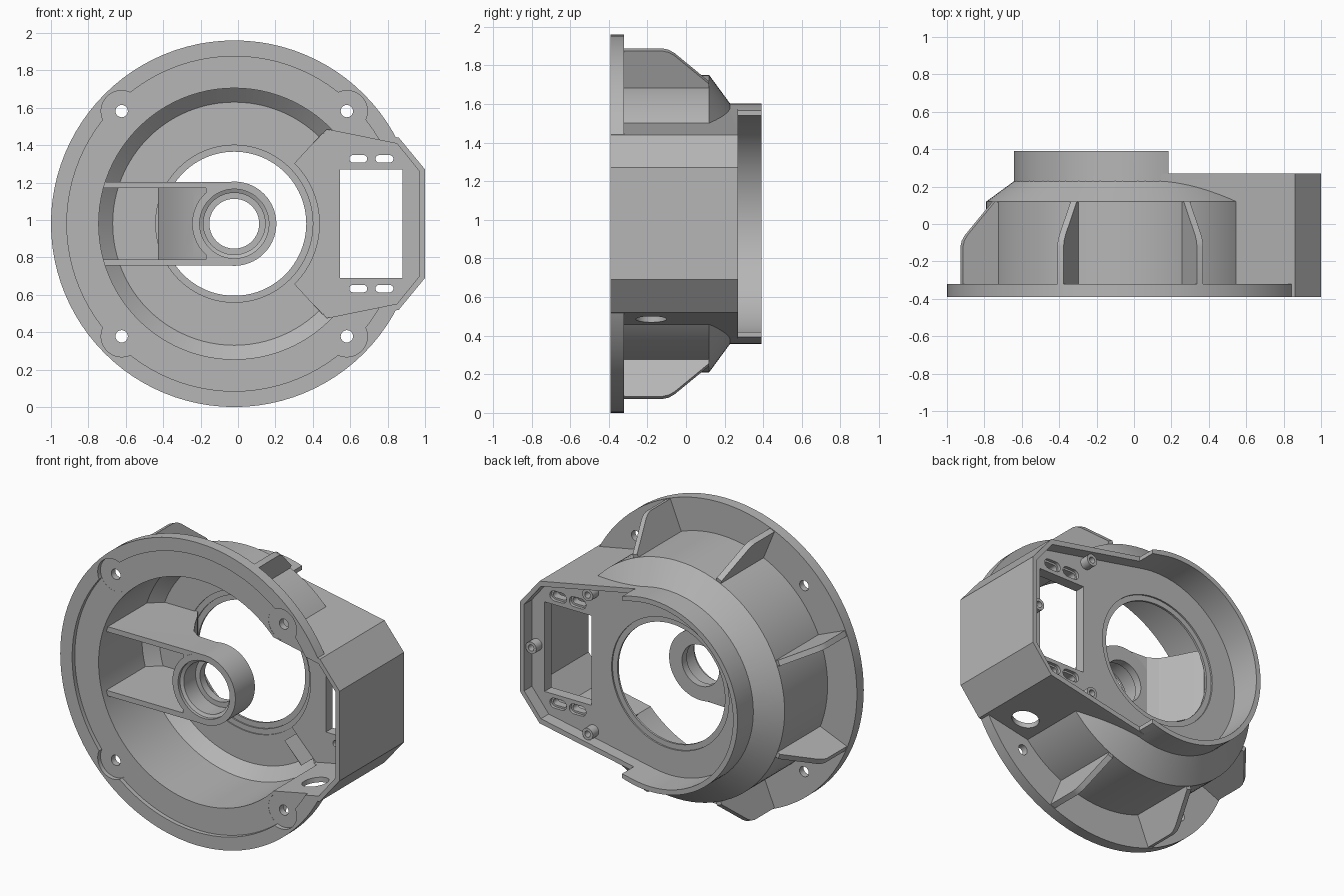
import bpy, bmesh
from math import cos, sin, pi, radians, acos
from mathutils import Vector

cube = bpy.data.objects.get("Cube")
if cube:
    bpy.data.objects.remove(cube, do_unlink=True)

CX, CZ = -0.02, 0.98          # main axis, running along y
SEG = 96

grey = bpy.data.materials.new("cast_grey")
grey.use_nodes = True
GREY = (0.47, 0.47, 0.47, 1)
grey.diffuse_color = GREY
grey.node_tree.nodes["Principled BSDF"].inputs["Base Color"].default_value = GREY


def loft(name, loops):
    """Closed solid through equal-length point loops."""
    bm = bmesh.new()
    rings = [[bm.verts.new(p) for p in loop] for loop in loops]
    n = len(rings[0])
    for a, b in zip(rings, rings[1:]):
        for i in range(n):
            j = (i + 1) % n
            bm.faces.new((a[i], a[j], b[j], b[i]))
    bm.faces.new(rings[0])
    bm.faces.new(rings[-1])
    bmesh.ops.recalc_face_normals(bm, faces=bm.faces[:])
    mesh = bpy.data.meshes.new(name)
    bm.to_mesh(mesh)
    bm.free()
    mesh.materials.append(grey)
    obj = bpy.data.objects.new(name, mesh)
    bpy.context.collection.objects.link(obj)
    return obj


def arc(r, a0=0.0, a1=2 * pi, n=SEG, x=CX, z=CZ, closed=True):
    steps = n if closed else n - 1
    return [(x + r * cos(a0 + (a1 - a0) * i / steps),
             z + r * sin(a0 + (a1 - a0) * i / steps)) for i in range(n)]


def prism(name, pts, y0, y1):
    return loft(name, [[(x, y, z) for x, z in pts] for y in (y0, y1)])


def lathe(name, profile, x=CX, z=CZ, n=SEG):
    return loft(name, [[(px, y, pz) for px, pz in arc(r, n=n, x=x, z=z)] for r, y in profile])


def slab(name, pts, z0, z1):
    return loft(name, [[(x, y, z) for x, y in pts] for z in (z0, z1)])


def boolean(target, other, op="DIFFERENCE"):
    mod = target.modifiers.new("cut", "BOOLEAN")
    mod.operation, mod.solver, mod.object = op, "EXACT", other
    bpy.context.view_layer.objects.active = target
    bpy.ops.object.modifier_apply(modifier=mod.name)
    bpy.data.objects.remove(other, do_unlink=True)


def mirrored(upper):
    """Outline from its upper half, reflected in the z = CZ plane."""
    return upper + [(x, 2 * CZ - z) for x, z in reversed(upper)]


def hull(r, corners):
    """Round end on the main axis with straight tangents to the box corners."""
    t = radians(79)
    return arc(r, t, 2 * pi - t, 72, closed=False) + mirrored(corners)[::-1]


# Housing: flange and bell, side box, rear collar
housing = lathe("housing", [(0.98, -0.39), (0.98, -0.32), (0.77, -0.32),
                            (0.77, 0.12), (0.62, 0.23)])
outer = [(0.86, 1.44), (1.0, 1.27)]
inner = [(0.85, 1.408), (0.97, 1.26)]
boolean(housing, prism("side_box", hull(0.62, outer), -0.39, 0.27), "UNION")
a = acos(0.205 / 0.622)
boolean(housing, prism("collar", arc(0.622, a, 2 * pi - a, 80, closed=False), 0.1, 0.39), "UNION")

# Bell cavity, raised sector beside the box, box cavity, rear tray
boolean(housing, lathe("bell_cavity", [(0.725, -0.5), (0.725, 0.08), (0.65, 0.15)]))
boolean(housing, prism("sector", mirrored([(0.28, 1.28), (0.45, 1.465), (0.7, 1.42)]), 0.0, 0.17), "UNION")
boolean(housing, prism("box_cavity", mirrored([(0.2, 1.28), (0.28, 1.283), (0.475, 1.484)] + inner), -0.5, 0.12))
boolean(housing, prism("tray", hull(0.59, inner), 0.19, 0.6))

# Stepped centre opening and window
boolean(housing, lathe("opening", [(0.455, -0.1), (0.455, 0.157), (0.42, 0.157), (0.42, 0.166),
                                   (0.385, 0.166), (0.385, 0.18), (0.42, 0.18), (0.42, 0.3)]))
boolean(housing, prism("window", mirrored([(0.545, 1.27), (0.88, 1.27)]), 0.0, 0.4))

# Slots above and below the window, widened at the rear
for side in (1, -1):
    for x in (0.643, 0.783):
        z = CZ + side * 0.347
        for r, y0 in ((0.02, 0.0), (0.032, 0.17)):
            pts = (arc(r, -pi / 2, pi / 2, 9, x + 0.028, z, False)
                   + arc(r, pi / 2, 3 * pi / 2, 9, x - 0.028, z, False))
            boolean(housing, prism("slot", pts, y0, 0.4))

# Flange recess with ears, and bolt holes
boolean(housing, lathe("recess", [(0.895, -0.5), (0.895, -0.362)]))
for sx in (1, -1):
    for sz in (1, -1):
        x, z = CX + sx * 0.602, CZ + sz * 0.602
        boolean(housing, lathe("ear", [(0.11, -0.5), (0.11, -0.361)], x, z, 40))
        boolean(housing, lathe("bolt_hole", [(0.033, -0.5), (0.033, -0.2)], x, z, 24))

# Cable hole through the lower box wall
boolean(housing, slab("cable_hole", arc(0.08, n=40, x=0.68, z=-0.18), 0.4, 0.64))

# Hollow arm carrying the bearing hub
arm = slab("hub_arm", [(-0.72, -0.319), (-0.02, -0.319), (-0.02, -0.13), (-0.2, -0.12),
                       (-0.26, -0.08), (-0.32, 0.02), (-0.36, 0.1), (-0.4, 0.16),
                       (-0.66, 0.16), (-0.72, 0.09)], CZ - 0.224, CZ + 0.224)
boolean(arm, slab("pocket", [(-0.8, -0.5), (-0.17, -0.5), (-0.17, -0.2), (-0.24, -0.15),
                             (-0.3, -0.09), (-0.36, 0.02), (-0.4, 0.1), (-0.43, 0.17),
                             (-0.43, 0.3), (-0.8, 0.3)], CZ - 0.19, CZ + 0.19))
boolean(arm, lathe("hub", [(0.225, -0.32), (0.225, -0.12)]), "UNION")
boolean(arm, lathe("bore", [(0.185, -0.5), (0.185, -0.3), (0.165, -0.29), (0.165, -0.17),
                            (0.133, -0.17), (0.133, 0.1)]))

# Radial ribs behind the flange
parts = [housing, arm]
rib = [(0.74, -0.33), (0.975, -0.33), (0.975, -0.12), (0.968, -0.09), (0.95, -0.06),
       (0.79, 0.12), (0.74, 0.115)]
for k in range(6):
    t = radians(67.5 + 45 * k)
    radial, across = Vector((cos(t), 0, sin(t))), Vector((-sin(t), 0, cos(t)))
    base = Vector((CX, 0, CZ))
    parts.append(loft("rib_%d" % (k + 1), [
        [base + radial * r + across * s + Vector((0, y, 0)) for r, y in rib]
        for s in (-0.018, 0.018)]))

# Screw bosses in the rear tray
for i, (x, z) in enumerate(((0.53, CZ + 0.45), (0.53, CZ - 0.45), (0.935, CZ))):
    boss = lathe("screw_boss_%d" % (i + 1), [(0.038, 0.17), (0.038, 0.25)], x, z, 28)
    boolean(boss, lathe("screw_hole", [(0.02, 0.2), (0.02, 0.3)], x, z, 20))
    parts.append(boss)

# Smooth round walls, keep machined edges sharp
bpy.ops.object.select_all(action="DESELECT")
for obj in parts:
    obj.select_set(True)
bpy.context.view_layer.objects.active = housing
bpy.ops.object.shade_smooth_by_angle(angle=radians(25))
